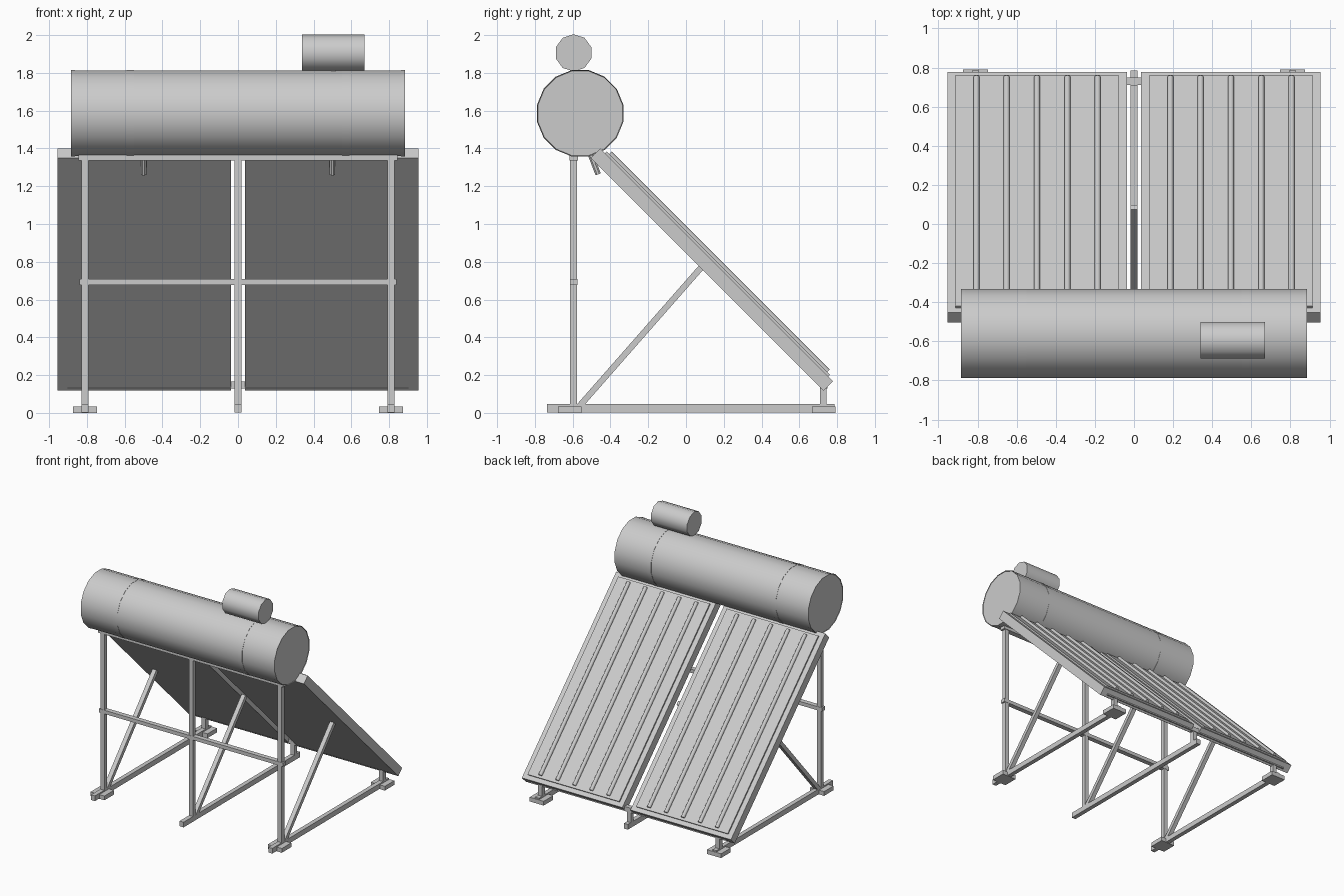
import bpy, bmesh, math
from mathutils import Vector, Matrix

if "Cube" in bpy.data.objects:
    bpy.data.objects.remove(bpy.data.objects["Cube"], do_unlink=True)

metal = bpy.data.materials.new("light_grey_metal")
metal.use_nodes = True
GREY = (0.6, 0.6, 0.6, 1)
metal.diffuse_color = GREY
metal.node_tree.nodes["Principled BSDF"].inputs["Base Color"].default_value = GREY


def finish(bm, name, smooth=False):
    mesh = bpy.data.meshes.new(name)
    bmesh.ops.recalc_face_normals(bm, faces=bm.faces)
    bm.to_mesh(mesh)
    bm.free()
    mesh.materials.append(metal)
    obj = bpy.data.objects.new(name, mesh)
    bpy.context.collection.objects.link(obj)
    if smooth:
        bpy.ops.object.select_all(action="DESELECT")
        obj.select_set(True)
        bpy.context.view_layer.objects.active = obj
        bpy.ops.object.shade_smooth_by_angle(angle=math.radians(40))
    return obj


def box(name, x, y, z, frame=Matrix()):
    """Box from (low, high) ranges, placed in an optional local frame."""
    bm = bmesh.new()
    size = Matrix.Diagonal((x[1] - x[0], y[1] - y[0], z[1] - z[0], 1))
    centre = Matrix.Translation((sum(x) / 2, sum(y) / 2, sum(z) / 2))
    bmesh.ops.create_cube(bm, size=1, matrix=frame @ centre @ size)
    return finish(bm, name)


def rod(name, a, b, radius, sides, recess=0):
    """Prism between two points, with a flat side up; ends may be recessed."""
    a, b = Vector(a), Vector(b)
    axis = b - a
    turn = axis.to_track_quat("Z", "Y").to_matrix().to_4x4()
    bm = bmesh.new()
    bmesh.ops.create_cone(bm, cap_ends=True, segments=sides, radius1=radius,
                          radius2=radius, depth=axis.length,
                          matrix=Matrix.Translation((a + b) / 2) @ turn
                          @ Matrix.Rotation(math.pi / 2 + math.pi / sides, 4, "Z"))
    if recess:
        for cap in [f for f in bm.faces if len(f.verts) == sides]:
            inward = -cap.normal.copy()
            bmesh.ops.inset_region(bm, faces=[cap], thickness=0.005)
            bmesh.ops.translate(bm, verts=cap.verts, vec=inward * recess)
    return finish(bm, name, smooth=True)


def around(c, half):
    return (c - half, c + half)


# Water tank with recessed ends, rim bands and straps
TY, TZ, TR = -0.56, 1.586, 0.231
rod("water_tank", (-0.885, TY, TZ), (0.885, TY, TZ), TR, 16, recess=0.018)
for side, s in (("right", -1), ("left", 1)):
    strap = 0.57 * s
    rod(side + "_tank_strap", (strap - 0.02, TY, TZ), (strap + 0.02, TY, TZ), TR + 0.002, 16)
    rod(side + "_tank_rim", (0.864 * s, TY, TZ), (0.884 * s, TY, TZ), TR + 0.002, 16, recess=0.017)
    rod(side + "_outlet_pipe", (0.5 * s, -0.525, 1.42), (0.5 * s, -0.465, 1.263), 0.016, 8)

# Small expansion tank on top
rod("expansion_tank", (0.34, -0.595, 1.906), (0.67, -0.595, 1.906), 0.0985, 10)
rod("expansion_tank_neck", (0.505, -0.595, 1.77), (0.505, -0.595, 1.84), 0.02, 8)

# Collector panels: local y runs up the slope, local z out of the glass
UP = Vector((0, -1, 1)).normalized()
OUT = Vector((0, 1, 1)).normalized()
LENGTH = 1.742
slope = Matrix.Translation((0, 0.778, 0.168)) @ Matrix(
    ((-1, 0, 0, 0), (0, UP.y, OUT.y, 0), (0, UP.z, OUT.z, 0), (0, 0, 0, 1)))
for side, s in (("right", -1), ("left", 1)):
    mid = 0.496 * s
    box(side + "_panel_frame", around(-mid, 0.459), (0, LENGTH), (-0.071, 0), slope)
    box(side + "_panel_glass", around(-mid, 0.418), (0.035, LENGTH - 0.035), (-0.01, 0.012), slope)
    for i in range(5):
        x = -mid + (i - 2) * 0.155
        rod(f"{side}_panel_tube_{i + 1}", slope @ Vector((x, 0.055, 0.015)),
            slope @ Vector((x, LENGTH - 0.055, 0.015)), 0.016, 10)

# Three support trusses
HALF = 0.018
for name, x in (("right", -0.81), ("middle", 0), ("left", 0.81)):
    wide = around(x, HALF)
    box(name + "_base_rail", wide, (-0.735, 0.785), (0.003, 0.046))
    box(name + "_front_post", wide, around(-0.595, HALF), (0.03, 1.36))
    box(name + "_rear_post", wide, around(0.727, HALF), (0.03, 0.16))
    foot, top = Vector((x, -0.565, 0.035)), Vector((x, 0.085, 0.775))
    run = top - foot
    tilt = Matrix.Translation(foot) @ Matrix.Rotation(-math.atan2(run.y, run.z), 4, "X")
    box(name + "_brace", around(0, HALF), around(0, 0.016), (0, run.length), tilt)
    if x:
        for end, y in (("front", -0.615), ("rear", 0.729)):
            box(f"{name}_{end}_foot", around(x, 0.064), around(y, 0.062), (0, 0.035))

# Cross bars tying the trusses together
box("top_cross_bar", around(0, 0.845), around(-0.595, 0.023), (1.335, 1.365))
box("middle_cross_bar", around(0, 0.84), around(-0.595, 0.02), (0.678, 0.708))
box("lower_cross_bar", around(0, 0.9), around(0.73, 0.02), (0.13, 0.167))
